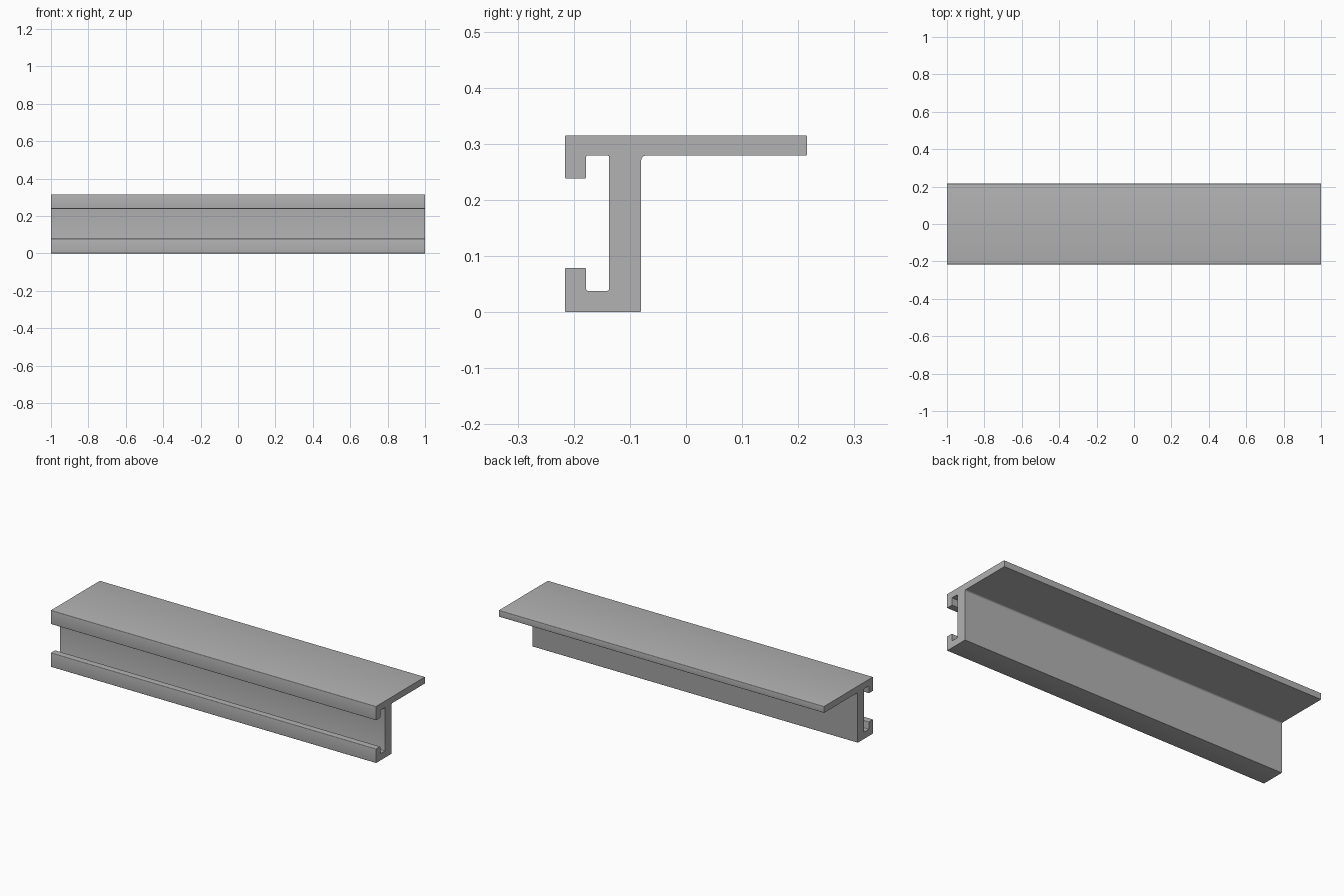
import bpy, bmesh, math
from mathutils import Vector

if "Cube" in bpy.data.objects:
    bpy.data.objects.remove(bpy.data.objects["Cube"])

HALF_LENGTH = 1.0
R = 0.003  # small edge rounding

# Cross-section corners: (y, z, corner radius), counter-clockwise
PROFILE = [
    (-0.216, 0.0, R), (-0.080, 0.0, R),               # foot
    (-0.080, 0.279, 0.009),                           # web to flange fillet
    (0.216, 0.279, R), (0.216, 0.315, R),             # flange tip
    (-0.216, 0.315, R), (-0.216, 0.238, R),           # upper lip
    (-0.178, 0.238, R), (-0.178, 0.279, R),
    (-0.137, 0.279, R), (-0.137, 0.038, R),           # slot back
    (-0.178, 0.038, R), (-0.178, 0.079, R),           # lower lip
    (-0.216, 0.079, R),
]


def rounded(corners, steps=4):
    """Replace every right-angled corner with an arc."""
    points = []
    for i, (y, z, r) in enumerate(corners):
        p = Vector((y, z))
        a = (Vector(corners[i - 1][:2]) - p).normalized()
        b = (Vector(corners[(i + 1) % len(corners)][:2]) - p).normalized()
        centre = p + (a + b) * r
        for s in range(steps + 1):
            t = math.pi / 2 * s / steps
            points.append(centre - b * r * math.cos(t) - a * r * math.sin(t))
    return points


# Extruded rail
bm = bmesh.new()
outline = [bm.verts.new((-HALF_LENGTH, p.x, p.y)) for p in rounded(PROFILE)]
cap = bm.faces.new(outline)
result = bmesh.ops.extrude_face_region(bm, geom=[cap], use_keep_orig=True)
moved = [g for g in result["geom"] if isinstance(g, bmesh.types.BMVert)]
bmesh.ops.translate(bm, verts=moved, vec=(2 * HALF_LENGTH, 0, 0))
bmesh.ops.recalc_face_normals(bm, faces=bm.faces)
mesh = bpy.data.meshes.new("slotted_rail")
bm.to_mesh(mesh)
bm.free()

rail = bpy.data.objects.new("slotted_rail", mesh)
bpy.context.collection.objects.link(rail)

# Plain grey finish
grey = bpy.data.materials.new("grey_metal")
grey.diffuse_color = (0.445, 0.445, 0.445, 1)
grey.use_nodes = True
grey.node_tree.nodes["Principled BSDF"].inputs["Base Color"].default_value = grey.diffuse_color
mesh.materials.append(grey)

# Smooth rounded edges, crisp ends
bpy.context.view_layer.objects.active = rail
rail.select_set(True)
bpy.ops.object.shade_smooth_by_angle(angle=math.radians(30))
